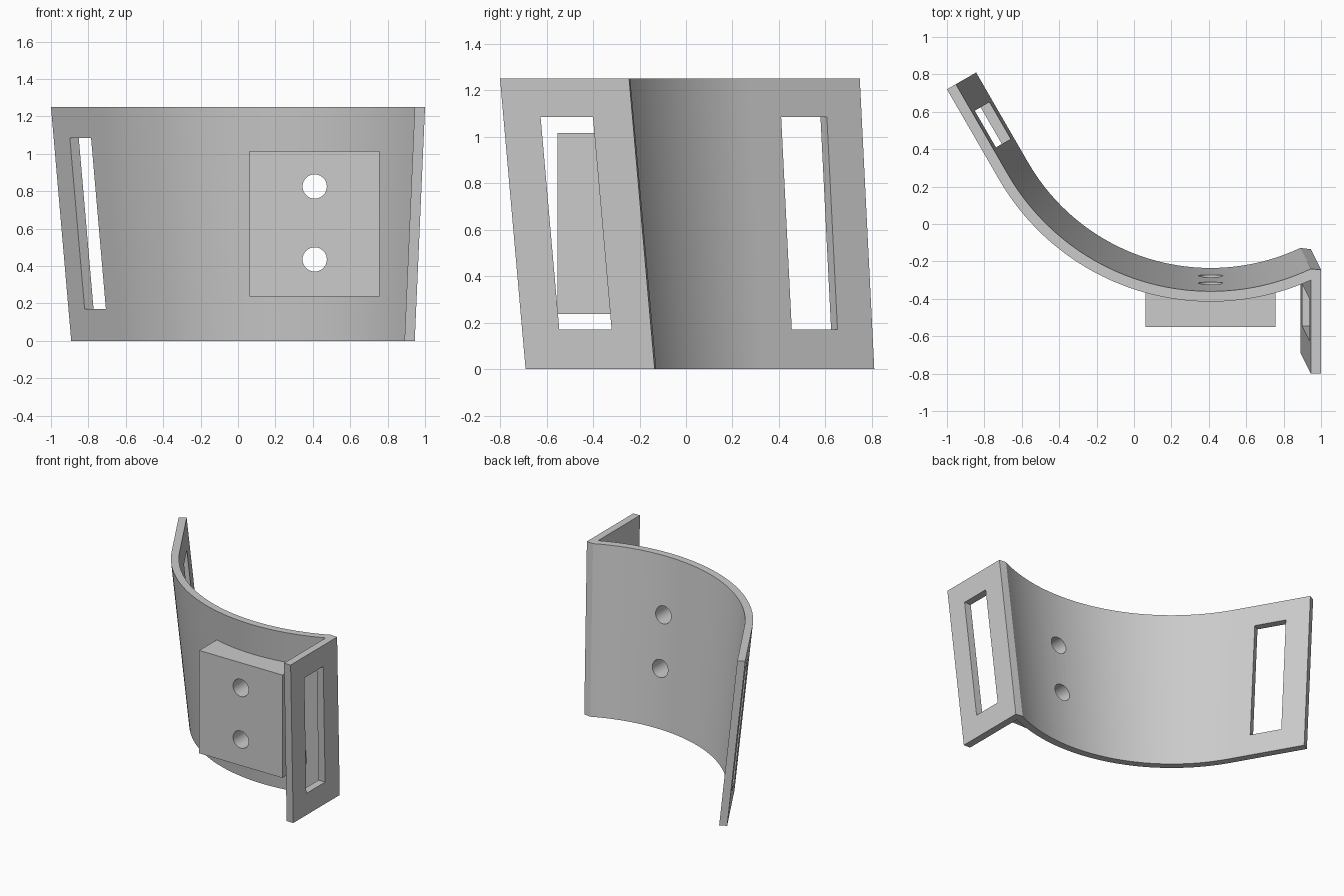
import bpy
import bmesh
from math import sin, cos, acos, radians, pi
from mathutils import Vector

default = bpy.data.objects.get("Cube")
if default:
    bpy.data.objects.remove(default, do_unlink=True)

HEIGHT, THICK, TAPER = 1.25, 0.055, 0.125
CENTER = Vector((0.41, 0.892))
RADIUS = 1.307                               # outer radius at the top edge
ALONG = Vector((0.5, -cos(radians(30))))     # along the straight left wing
INWARD = Vector((cos(radians(30)), 0.5))     # from outer to inner face of it

grey = bpy.data.materials.new("plain grey")
grey.use_nodes = True
grey.diffuse_color = (0.6, 0.6, 0.6, 1)
grey.node_tree.nodes["Principled BSDF"].inputs["Base Color"].default_value = (0.6, 0.6, 0.6, 1)


def drop(z):
    """Fraction of the taper reached at height z."""
    return 1 - z / HEIGHT


def arc(radius, start, end, steps=40):
    angles = [start + (end - start) * i / steps for i in range(steps + 1)]
    return [CENTER + radius * Vector((cos(a), sin(a))) for a in angles]


def loft(name, outline, z0, z1):
    """Solid between the outlines outline(z0) and outline(z1)."""
    bm = bmesh.new()
    low, high = [[bm.verts.new((p.x, p.y, z)) for p in outline(z)] for z in (z0, z1)]
    n = len(low)
    for i in range(n):
        j = (i + 1) % n
        bm.faces.new((low[i], low[j], high[j], high[i]))
    bm.faces.new(low[::-1])
    bm.faces.new(high)
    bmesh.ops.recalc_face_normals(bm, faces=bm.faces)
    mesh = bpy.data.meshes.new(name)
    bm.to_mesh(mesh)
    bm.free()
    mesh.materials.append(grey)
    obj = bpy.data.objects.new(name, mesh)
    bpy.context.collection.objects.link(obj)
    return obj


def combine(target, tool, operation):
    mod = target.modifiers.new(operation.lower(), 'BOOLEAN')
    mod.object, mod.operation, mod.solver = tool, operation, 'EXACT'
    bpy.context.view_layer.objects.active = target
    bpy.ops.object.modifier_apply(modifier=mod.name)
    bpy.data.objects.remove(tool, do_unlink=True)


def wing_point(z, t, depth):
    """Point on the left wing: t from its end, depth in from its outer face."""
    return Vector((-1, 0.72)) + INWARD * (TAPER * drop(z) + depth) + ALONG * t


def flange_shift(z):
    return Vector((-0.055, 0.11)) * drop(z)


# Tapered curved strap with a straight left wing and a forward flange
def strap_outline(z):
    outer = RADIUS - TAPER * drop(z)
    inner = outer - THICK
    shift = flange_shift(z)
    reach = 0.945 + shift.x - CENTER.x
    left = radians(210)
    end_out, end_in = 2 * pi - acos(reach / outer), 2 * pi - acos(reach / inner)
    flange = [Vector(p) + shift for p in ((0.945, -0.8), (1, -0.8), (1, -0.245))]
    return ([wing_point(z, 0, 0)] + arc(outer, left, end_out) + flange
            + arc(inner, end_in, left) + [wing_point(z, 0, THICK)])


# Flat-fronted mounting pad whose back sits inside the curved wall
def pad_outline(z):
    radius = RADIUS - TAPER * drop(z) - THICK / 2
    a = acos(0.3475 / radius)
    back = arc(radius, 2 * pi - a, pi + a, 16)
    return [Vector((back[-1].x, -0.552)), Vector((back[0].x, -0.552))] + back


# Slot cutters follow the slope of the wing and the flange
def wing_slot(z):
    return [wing_point(z, t, d) for t, d in
            ((0.173, -0.1), (0.4, -0.1), (0.4, 0.15), (0.173, 0.15))]


def flange_slot(z):
    return [Vector(p) + flange_shift(z) for p in
            ((0.85, -0.64), (1.1, -0.64), (1.1, -0.415), (0.85, -0.415))]


bracket = loft("curved_bracket", strap_outline, 0, HEIGHT)
combine(bracket, loft("mounting_pad", pad_outline, 0.238, 1.015), 'UNION')
for name, outline in (("wing_slot", wing_slot), ("flange_slot", flange_slot)):
    combine(bracket, loft(name, outline, 0.17, 1.085), 'DIFFERENCE')

# Two bolt holes through the pad and the wall
for z in (0.435, 0.825):
    bpy.ops.mesh.primitive_cylinder_add(vertices=40, radius=0.065, depth=1.2,
                                        location=(CENTER.x, -0.4, z),
                                        rotation=(pi / 2, 0, 0))
    hole = bpy.context.object
    hole.name = "bolt_hole"
    hole.data.materials.append(grey)
    combine(bracket, hole, 'DIFFERENCE')

bpy.ops.object.select_all(action='DESELECT')
bracket.select_set(True)
bpy.context.view_layer.objects.active = bracket
bpy.ops.object.shade_smooth_by_angle(angle=radians(25))
